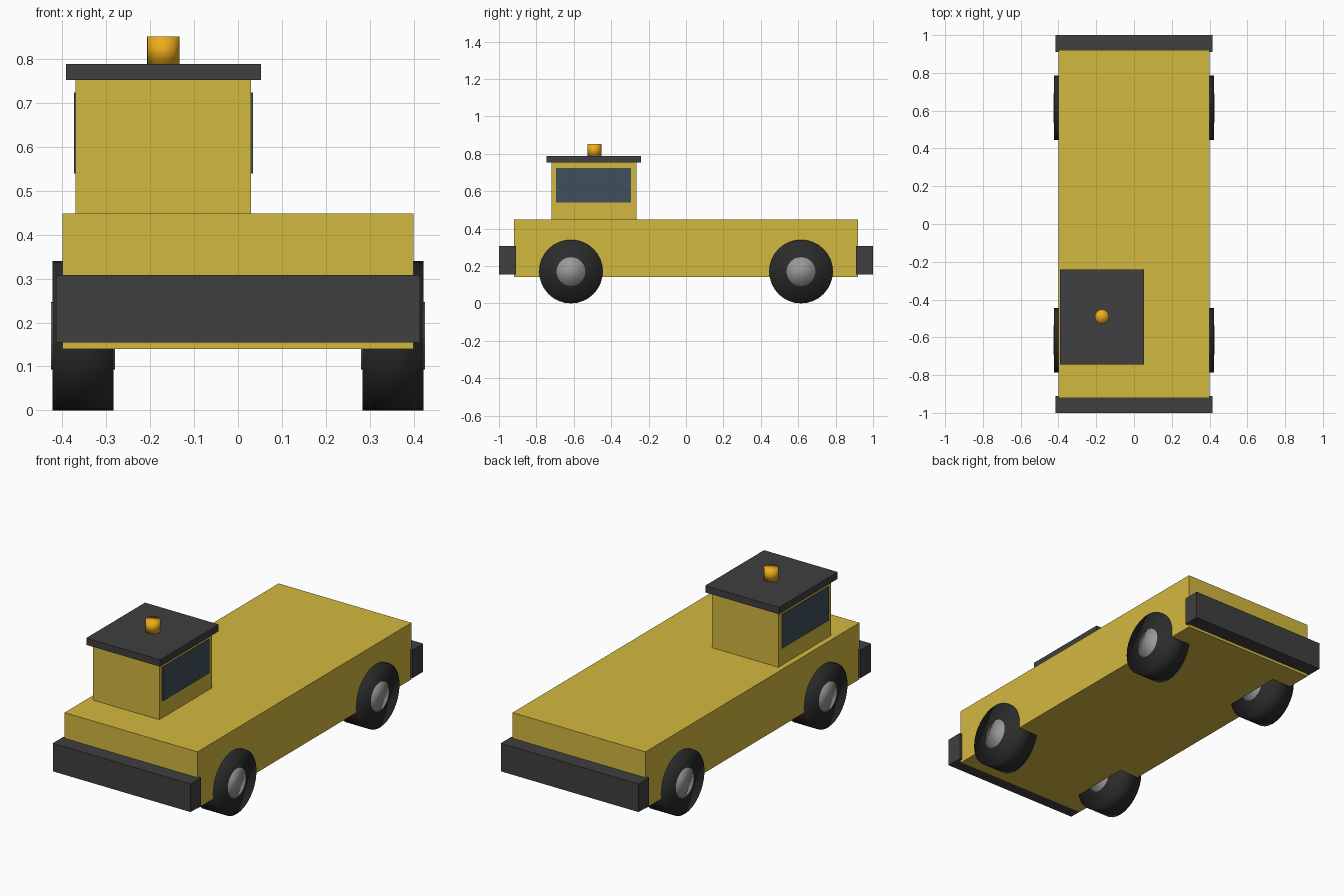
import bpy, math

if "Cube" in bpy.data.objects:
    bpy.data.objects.remove(bpy.data.objects["Cube"])


def material(name, r, g, b):
    m = bpy.data.materials.new(name)
    m.diffuse_color = (r, g, b, 1)
    m.use_nodes = True
    m.node_tree.nodes["Principled BSDF"].inputs["Base Color"].default_value = m.diffuse_color
    return m


YELLOW = material("yellow_paint", 0.65, 0.48, 0.05)
DARK = material("dark_trim", 0.05, 0.05, 0.05)
RUBBER = material("rubber", 0.025, 0.025, 0.025)
STEEL = material("steel", 0.32, 0.32, 0.33)
GLASS = material("glass", 0.05, 0.08, 0.11)
AMBER = material("amber", 0.85, 0.42, 0.01)


def box(name, x, y, z, mat):
    """Box from (min, max) pairs on each axis."""
    spans = (x, y, z)
    bpy.ops.mesh.primitive_cube_add(size=1, location=[(a + b) / 2 for a, b in spans])
    ob = bpy.context.object
    ob.name = name
    ob.scale = [b - a for a, b in spans]
    bpy.ops.object.transform_apply(location=False, rotation=False, scale=True)
    ob.data.materials.append(mat)
    return ob


def cylinder(name, loc, radius, depth, mat, sides=32, rot=(0, 0, 0)):
    bpy.ops.mesh.primitive_cylinder_add(vertices=sides, radius=radius, depth=depth,
                                        location=loc, rotation=rot)
    ob = bpy.context.object
    ob.name = name
    bpy.ops.object.shade_smooth()
    ob.data.materials.append(mat)
    return ob


# Flat chassis body
box("body", (-0.4, 0.4), (-0.92, 0.92), (0.14, 0.448), YELLOW)

# Bumpers at both ends
box("front_bumper", (-0.415, 0.415), (-1.0, -0.91), (0.155, 0.308), DARK)
box("rear_bumper", (-0.415, 0.415), (0.91, 1.0), (0.155, 0.308), DARK)

# Offset driver's cab with overhanging roof
box("cab", (-0.37, 0.03), (-0.72, -0.265), (0.448, 0.752), YELLOW)
box("cab_roof", (-0.392, 0.052), (-0.745, -0.24), (0.752, 0.789), DARK)

# Thin side windows
for side, x in (("left", -0.369), ("right", 0.029)):
    box(side + "_window", (x - 0.005, x + 0.005), (-0.695, -0.295), (0.54, 0.724), GLASS)

# Warning beacon
cylinder("beacon", (-0.17, -0.49, 0.82), 0.037, 0.064, AMBER, sides=24)

# Wheels with slightly proud hubs
for side, sx in (("left", -1), ("right", 1)):
    for end, sy in (("front", -1), ("rear", 1)):
        loc = (sx * 0.353, sy * 0.615, 0.17)
        turn = (0, math.pi / 2, 0)
        cylinder(f"{end}_{side}_tire", loc, 0.17, 0.14, RUBBER, rot=turn)
        cylinder(f"{end}_{side}_hub", loc, 0.077, 0.145, STEEL, rot=turn)
